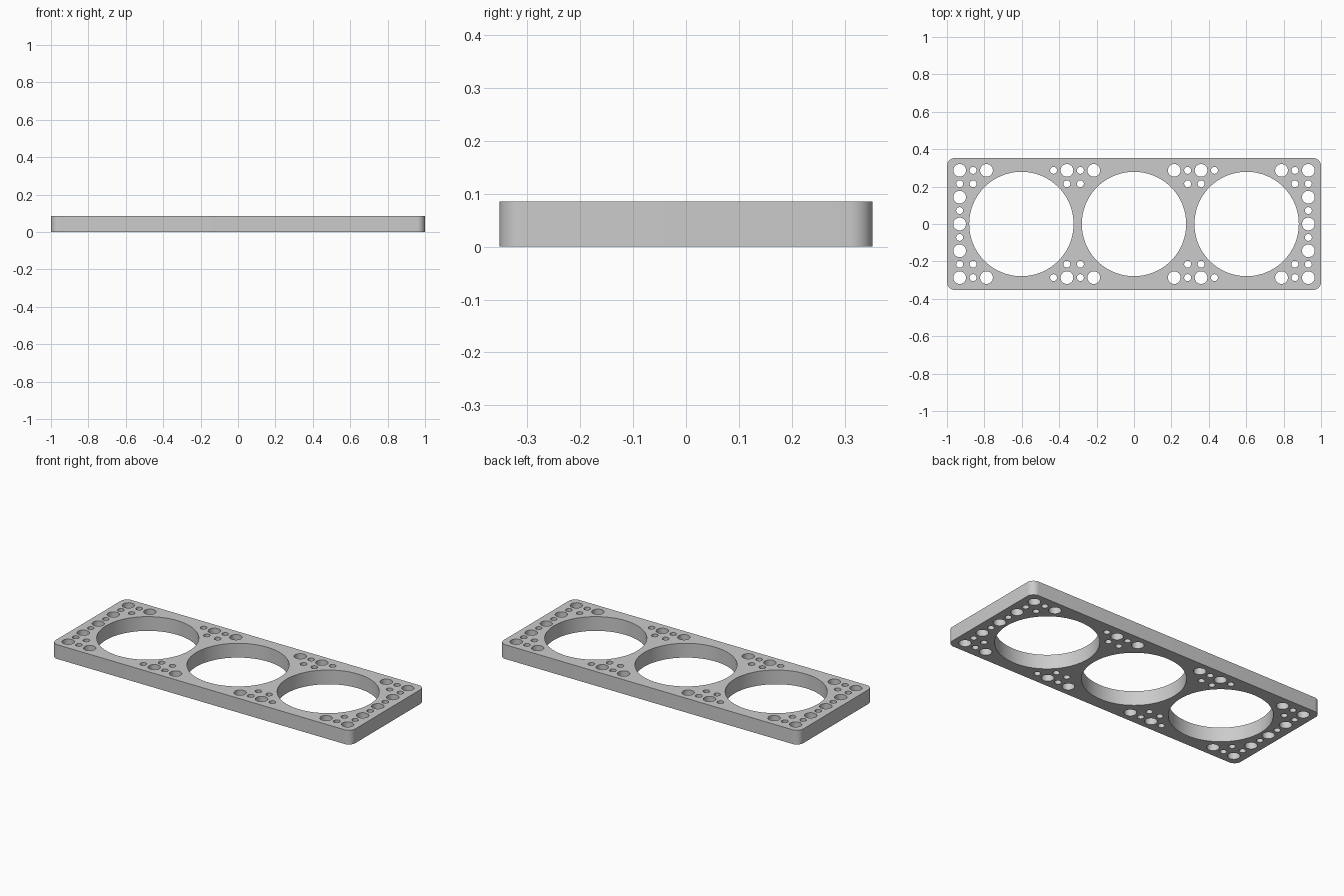
import bpy
import math

cube = bpy.data.objects.get("Cube")
if cube:
    bpy.data.objects.remove(cube, do_unlink=True)

HALF_X, HALF_Y, HEIGHT, CORNER = 1.0, 0.353, 0.086, 0.043
PITCH = 0.0717                      # spacing of the hole grid
LARGE, SMALL, OPENING = 0.034, 0.0185, 0.279


def arc(cx, cy, radius, start, sweep, count):
    return [(cx + radius * math.cos(start + sweep * i / count),
             cy + radius * math.sin(start + sweep * i / count)) for i in range(count + 1)]


def add_loop(curve, points):
    spline = curve.splines.new("POLY")
    spline.points.add(len(points) - 1)
    for point, (x, y) in zip(spline.points, points):
        point.co = (x, y, 0, 1)
    spline.use_cyclic_u = True


def add_hole(curve, x, y, radius, sides):
    add_loop(curve, arc(x, y, radius, 0, math.tau, sides)[:-1])


curve = bpy.data.curves.new("plate_profile", "CURVE")
curve.dimensions = "2D"
curve.fill_mode = "BOTH"
curve.extrude = HEIGHT / 2

# Rounded rectangular outline
outline = []
for k, (sx, sy) in enumerate([(1, 1), (-1, 1), (-1, -1), (1, -1)]):
    outline += arc(sx * (HALF_X - CORNER), sy * (HALF_Y - CORNER), CORNER,
                   k * math.pi / 2, math.pi / 2, 10)
add_loop(curve, outline)

# Three big round openings
for x in (-0.602, 0, 0.602):
    add_hole(curve, x, 0, OPENING, 96)

# Grid holes of one quarter, as (column, row), mirrored to all four
large = [(13, 0), (13, 2), (13, 4), (11, 4), (5, 4), (3, 4)]
small = [(13, 1), (13, 3), (12, 3), (12, 4), (6, 4), (4, 4), (5, 3), (4, 3)]
for cells, radius in ((large, LARGE), (small, SMALL)):
    mirrored = {(c * sx, r * sy) for c, r in cells for sx in (1, -1) for sy in (1, -1)}
    for c, r in sorted(mirrored):
        add_hole(curve, c * PITCH, r * PITCH, radius, 32)

# Turn the extruded profile into one clean mesh
plate = bpy.data.objects.new("perforated_plate", curve)
bpy.context.collection.objects.link(plate)
plate.location.z = HEIGHT / 2
bpy.ops.object.select_all(action="DESELECT")
plate.select_set(True)
bpy.context.view_layer.objects.active = plate
bpy.ops.object.convert(target="MESH")
plate = bpy.context.object
plate.name = "perforated_plate"
bpy.ops.object.mode_set(mode="EDIT")
bpy.ops.mesh.select_all(action="SELECT")
bpy.ops.mesh.remove_doubles(threshold=0.0001)
bpy.ops.mesh.normals_make_consistent(inside=False)
bpy.ops.object.mode_set(mode="OBJECT")
bpy.ops.object.shade_smooth_by_angle(angle=math.radians(30))

# Grey finish
grey = bpy.data.materials.new("plain_grey")
grey.use_nodes = True
color = (0.6, 0.6, 0.6, 1)
grey.diffuse_color = color
grey.node_tree.nodes["Principled BSDF"].inputs["Base Color"].default_value = color
plate.data.materials.clear()
plate.data.materials.append(grey)
